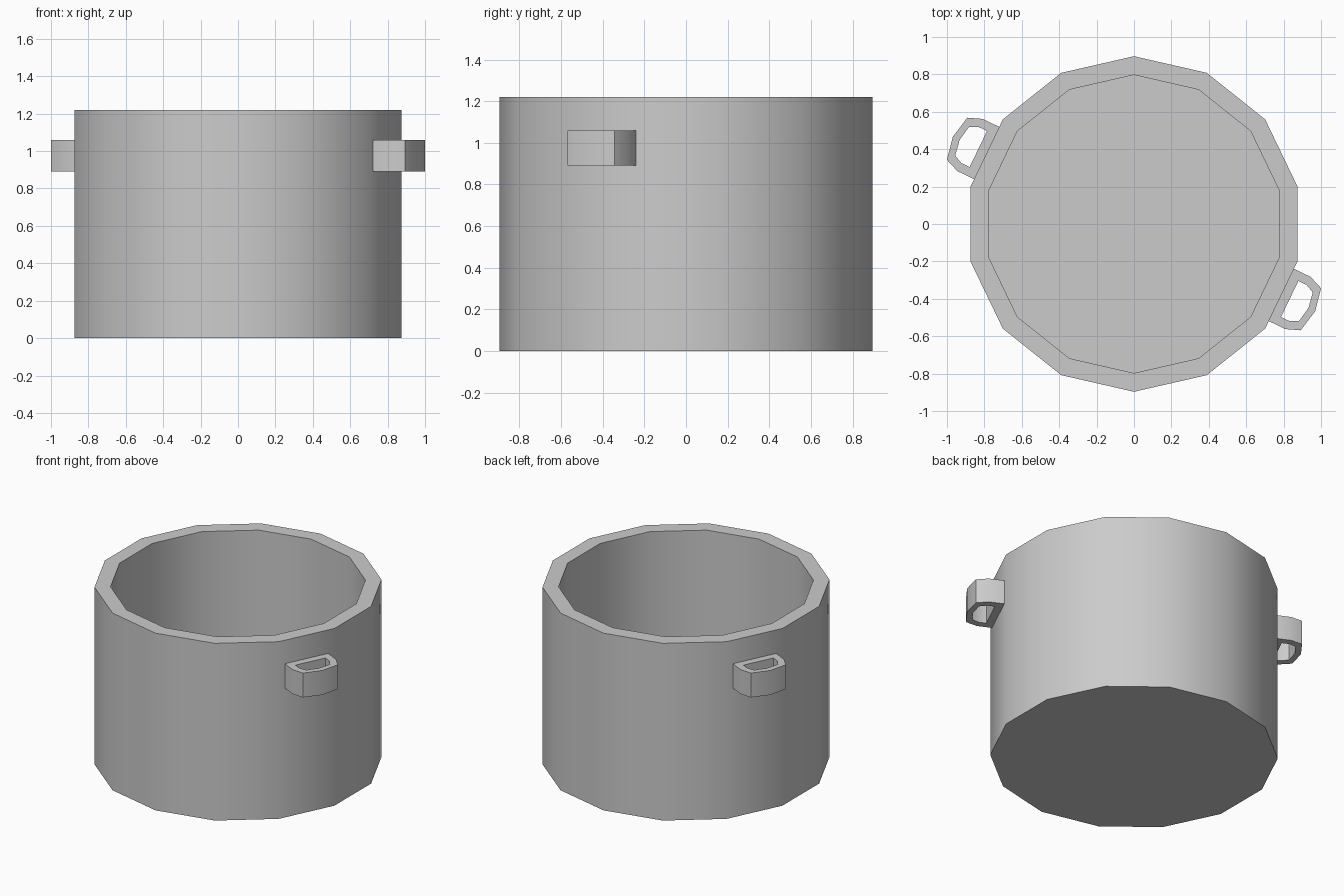
import bpy
import bmesh
from math import pi, radians, sin, cos

if "Cube" in bpy.data.objects:
    bpy.data.objects.remove(bpy.data.objects["Cube"], do_unlink=True)

SIDES = 14
OUTER, INNER = 0.897, 0.797
HEIGHT, FLOOR = 1.22, 0.1
HANDLE_LOW, HANDLE_TOP = 0.89, 1.058

# One plain grey for the whole pot
grey = bpy.data.materials.new("light_grey")
grey.use_nodes = True
colour = (0.6, 0.6, 0.6, 1)
grey.diffuse_color = colour
grey.node_tree.nodes["Principled BSDF"].inputs["Base Color"].default_value = colour


def skin(name, rings, closed):
    """Join rings of points with quads; close the loop of rings or cap its ends."""
    bm = bmesh.new()
    loops = [[bm.verts.new(p) for p in ring] for ring in rings]
    pairs = list(zip(loops, loops[1:]))
    if closed:
        pairs.append((loops[-1], loops[0]))
    else:
        bm.faces.new(loops[0])
        bm.faces.new(loops[-1])
    for a, b in pairs:
        for i in range(len(a)):
            j = (i + 1) % len(a)
            bm.faces.new((a[i], a[j], b[j], b[i]))
    bmesh.ops.recalc_face_normals(bm, faces=bm.faces)
    mesh = bpy.data.meshes.new(name)
    bm.to_mesh(mesh)
    bm.free()
    mesh.materials.append(grey)
    mesh.shade_smooth()
    mesh.set_sharp_from_angle(angle=radians(35))
    obj = bpy.data.objects.new(name, mesh)
    bpy.context.collection.objects.link(obj)
    return obj


def polygon(radius, z):
    angles = [pi / 2 + 2 * pi * i / SIDES for i in range(SIDES)]
    return [(radius * cos(a), radius * sin(a), z) for a in angles]


def mirrored(half, z):
    """Mirror half an outline, whose last point lies on the axis."""
    other = [(x, -y) for x, y in reversed(half[:-1])]
    return [(x, y, z) for x, y in half + other]


# Thick-walled pot body
skin("pot_body", [polygon(OUTER, 0), polygon(OUTER, HEIGHT),
                  polygon(INNER, HEIGHT), polygon(INNER, FLOOR)], closed=False)

# Two loop handles on opposite flat sides
outline = [(0.872, 0.155), (0.973, 0.155), (1.05, 0.125), (1.075, 0)]
opening = [(0.924, 0.107), (0.973, 0.107), (1.02, 0.085), (1.035, 0)]
for name, turn in (("left_handle", 0), ("right_handle", pi)):
    handle = skin(name, [mirrored(outline, HANDLE_LOW), mirrored(outline, HANDLE_TOP),
                         mirrored(opening, HANDLE_TOP), mirrored(opening, HANDLE_LOW)],
                  closed=True)
    handle.rotation_euler.z = turn - 2 * pi / SIDES
